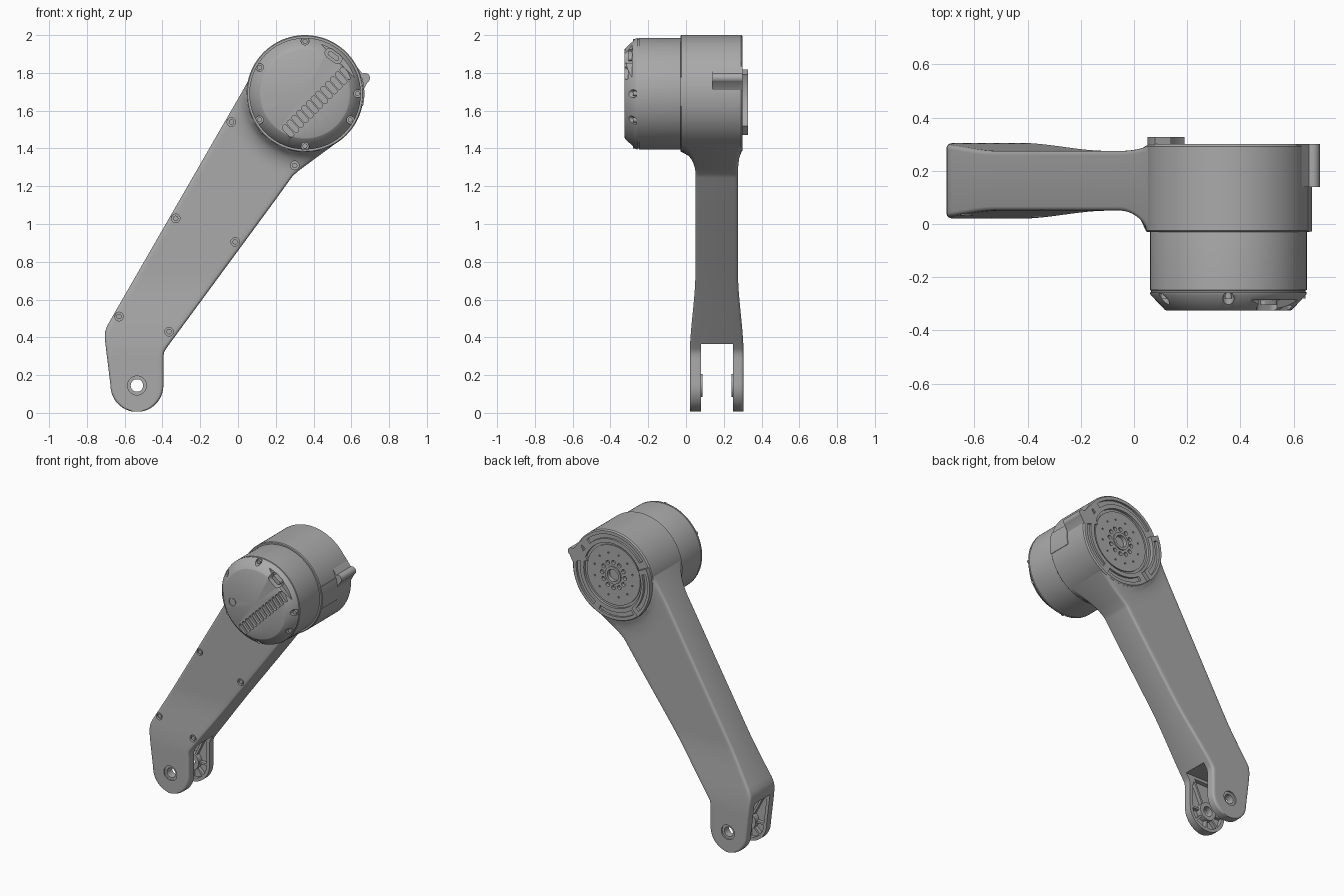
import bpy, bmesh, math
from mathutils import Vector

cube = bpy.data.objects.get("Cube")
if cube:
    bpy.data.objects.remove(cube, do_unlink=True)

mat = bpy.data.materials.new("machined grey")
mat.use_nodes = True
GREY = (0.4, 0.4, 0.4, 1)
mat.diffuse_color = GREY
mat.node_tree.nodes["Principled BSDF"].inputs["Base Color"].default_value = GREY

HEAD = Vector((0.355, 1.69))
PIVOT = Vector((-0.535, 0.145))


def polar(c, r, deg):
    a = math.radians(deg)
    return Vector((c[0] + r * math.cos(a), c[1] + r * math.sin(a)))


def circle(c, r, n=24):
    return [polar(c, r, 360 * i / n) for i in range(n)]


def arc_band(c, r0, r1, a0, a1, n=28):
    angles = [a0 + (a1 - a0) * i / n for i in range(n + 1)]
    return [polar(c, r1, a) for a in angles] + [polar(c, r0, a) for a in reversed(angles)]


def stadium(c, length, width, deg, n=8):
    h = (length - width) / 2
    ends = ((polar(c, h, deg), deg - 90), (polar(c, -h, deg), deg + 90))
    return [polar(p, width / 2, a + 180 * i / n) for p, a in ends for i in range(n + 1)]


def bar(p, q, width):
    p, q = Vector(p), Vector(q)
    side = (q - p).orthogonal().normalized() * width / 2
    return [p + side, q + side, q - side, p - side]


def finish(name, bm):
    bmesh.ops.remove_doubles(bm, verts=bm.verts, dist=1e-5)
    bmesh.ops.recalc_face_normals(bm, faces=bm.faces)
    mesh = bpy.data.meshes.new(name)
    bm.to_mesh(mesh)
    bm.free()
    mesh.materials.append(mat)
    ob = bpy.data.objects.new(name, mesh)
    bpy.context.collection.objects.link(ob)
    return ob


def select(ob):
    bpy.ops.object.select_all(action="DESELECT")
    ob.select_set(True)
    bpy.context.view_layer.objects.active = ob


def smooth(ob):
    select(ob)
    bpy.ops.object.shade_smooth_by_angle(angle=math.radians(30))


def prisms(name, shapes):
    """Extrude each (outline, y0, y1) along y into one object."""
    bm = bmesh.new()
    for pts, y0, y1 in shapes:
        a = [bm.verts.new((x, y0, z)) for x, z in pts]
        b = [bm.verts.new((x, y1, z)) for x, z in pts]
        bm.faces.new(a)
        bm.faces.new(b[::-1])
        for i in range(len(a)):
            bm.faces.new((a[i - 1], a[i], b[i], b[i - 1]))
    return finish(name, bm)


def lathe(name, c, profile, closed=False, n=96):
    """Turn (radius, y) points around a y axis through c."""
    bm = bmesh.new()
    rings = [[bm.verts.new((p.x, y, p.y)) for p in circle(c, r, n)] for r, y in profile]
    for k in range(0 if closed else 1, len(rings)):
        for i in range(n):
            bm.faces.new((rings[k - 1][i - 1], rings[k - 1][i], rings[k][i], rings[k][i - 1]))
    return finish(name, bm)


def cut(ob, shapes):
    tool = prisms("cutter", shapes)
    tool.hide_render = True
    mod = ob.modifiers.new("cut", "BOOLEAN")
    mod.operation, mod.solver, mod.object = "DIFFERENCE", "EXACT", tool
    select(ob)
    bpy.ops.object.modifier_apply(modifier=mod.name)
    bpy.data.objects.remove(tool, do_unlink=True)


def arm_depth(p):
    """Front and back y of the arm: flared at the fork, filleted into the head."""
    d = (p - HEAD).length
    if d < 0.28:
        return 0.0, 0.25
    s = max(0, min(1, (0.43 - d) / 0.12))
    t = max(0, min(1, (0.75 - p.y) / 0.45))
    t = t * t * (3 - 2 * t)
    rise = 1 - math.sqrt(1 - s * s)
    return 0.05 - 0.03 * t - 0.078 * rise, 0.275 + 0.03 * t + 0.02 * rise


# Arm: cross-sections lofted between a left and a right rail
keys = []
for i in range(1, 13):
    a = math.radians(90 * i / 12)
    off = Vector((math.sin(a), -math.cos(a))) * 0.14
    keys.append((PIVOT + Vector((-off.x, off.y)), PIVOT + off))
keys += [(Vector(l), Vector(r)) for l, r in (
    ((-0.705, 0.39), (-0.395, 0.30)), ((-0.704, 0.43), (-0.39, 0.325)),
    ((-0.69, 0.466), (-0.37, 0.355)), ((-0.10, 1.49), (0.20, 1.13)),
    ((0.01, 1.68), (0.29, 1.255)), ((0.03, 1.715), (0.325, 1.285)),
    ((0.085, 1.815), (0.53, 1.436)))]
stations = [keys[0]]
for (l0, r0), (l1, r1) in zip(keys, keys[1:]):
    n = max(1, round(max((l1 - l0).length, (r1 - r0).length) / 0.018))
    stations += [(l0.lerp(l1, i / n), r0.lerp(r1, i / n)) for i in range(1, n + 1)]

bm = bmesh.new()
loops = []
for left, right in stations:
    half = (right - left).length / 2
    rad = min(0.016, half * 0.4)
    edge = [0, rad * 0.08, rad * 0.3, rad * 0.6, rad]
    inset = edge + [rad + (half - rad) * i / 10 for i in range(1, 11)]
    across = [e / half / 2 for e in inset]
    across += [1 - u for u in reversed(across[:-1])]
    front, back = [], []
    for u in across:
        p = left.lerp(right, u)
        e = min(u, 1 - u) * 2 * half
        drop = rad - math.sqrt(max(0, rad ** 2 - max(0, rad - e) ** 2))
        y0, y1 = arm_depth(p)
        front.append(bm.verts.new((p.x, y0 + drop, p.y)))
        back.append(bm.verts.new((p.x, y1 - drop, p.y)))
    loops.append(front + back[::-1])
for a, b in zip(loops, loops[1:]):
    for i in range(len(a)):
        bm.faces.new((a[i - 1], a[i], b[i], b[i - 1]))
bm.faces.new(loops[0])
bm.faces.new(loops[-1][::-1])
arm = finish("arm", bm)

# Fork slot, lightening pockets, pivot bore and screw recesses
corners = [(-0.9, -0.1), (-0.2, -0.1), (-0.2, 0.365), (-0.9, 0.365)]
cut(arm, [(corners, 0.08, 0.25)])
pocket = [polar(PIVOT, 0.118, a) for a in range(180, 361, 10)] + [
    Vector(p) for p in ((-0.418, 0.29), (-0.43, 0.345), (-0.66, 0.345), (-0.675, 0.32))]
cut(arm, [(pocket, 0.05, 0.1), (pocket, 0.23, 0.28)])
cut(arm, [(circle(PIVOT, 0.033, 32), -0.1, 0.4)])
cut(arm, [(circle(PIVOT, 0.05, 32), -0.1, 0.03), (circle(PIVOT, 0.05, 32), 0.295, 0.4)])
screws = [Vector(p) for p in ((0.30, 1.31), (-0.035, 1.54), (-0.33, 1.03),
                              (-0.015, 0.905), (-0.63, 0.51), (-0.365, 0.43))]
cut(arm, [(circle(p, 0.023), -0.1, arm_depth(p)[0] + 0.016) for p in screws])
smooth(arm)
smooth(prisms("arm_screws", [(circle(p, 0.014), arm_depth(p)[0] + 0.004,
                              arm_depth(p)[0] + 0.03) for p in screws]))

# Bearing bosses and ribs inside the fork
for side, y0, y1 in (("front", 0.03, 0.088), ("back", 0.242, 0.295)):
    smooth(lathe(side + "_pivot_boss", PIVOT, [(0.034, y0), (0.034, y1), (0.062, y1), (0.062, y0)],
                 closed=True, n=40))
    lo, hi = (0.045, 0.075) if side == "front" else (0.255, 0.285)
    ribs = [bar(polar(PIVOT, 0.05, a), polar(PIVOT, 0.122, a), 0.014) for a in (-135, -90, -45, 0, 180)]
    ribs += [bar(polar(PIVOT, 0.05, 125), (-0.65, 0.35), 0.014),
             bar(polar(PIVOT, 0.05, 55), (-0.43, 0.35), 0.014)]
    prisms(side + "_fork_ribs", [(r, lo, hi) for r in ribs])

# Head housing with recessed output disc on the back
housing = lathe("head_housing", HEAD, [
    (0, 0.27), (0.042, 0.27), (0.042, 0.298), (0.06, 0.298), (0.06, 0.29), (0.205, 0.29),
    (0.205, 0.282), (0.222, 0.282), (0.222, 0.3), (0.302, 0.3), (0.31, 0.292),
    (0.31, -0.025), (0.305, -0.03), (0, -0.03)])
grooves = [(arc_band(HEAD, 0.25, 0.28, a, b), 0.286, 0.35)
           for a, b in ((45, 145), (-58, 32), (235, 292))]
holes = [(circle(polar(HEAD, 0.088, a), 0.014, 16), 0.27, 0.35) for a in range(0, 360, 30)]
holes += [(circle(polar(HEAD, 0.15, a), 0.006, 10), 0.28, 0.35) for a in range(15, 360, 30)]
cut(housing, grooves + holes)
smooth(housing)

# Raised stop segment on the back
stop = prisms("stop_segment", [(arc_band(HEAD, 0.238, 0.305, 155, 226), 0.28, 0.328)])
cut(stop, [(arc_band(HEAD, 0.256, 0.286, 162, 219), 0.31, 0.35)])
smooth(stop)

# Side lug and cover strip on the housing
lug = [polar((0.672, 1.773), 0.027, a) for a in range(-60, 121, 15)]
lug += [polar(HEAD, 0.305, 33), polar(HEAD, 0.2, 15), polar(HEAD, 0.308, 3)]
smooth(prisms("side_lug", [(lug, 0.14, 0.3)]))
smooth(prisms("side_cover_strip", [(arc_band(HEAD, 0.3, 0.314, -12, 16), -0.028, 0.14)]))

# Motor can with chamfered cap, vents and recesses
motor = lathe("motor_can", HEAD, [
    (0, 0), (0.29, 0), (0.295, -0.03), (0.295, -0.248), (0.291, -0.25), (0.291, -0.256),
    (0.295, -0.258), (0.293, -0.266), (0.24, -0.322), (0.234, -0.325), (0, -0.325)])
mid = Vector((0.418, 1.645))
vents = [(stadium(mid + Vector((1, 1)) * (0.0255 * (i - 6)), 0.078, 0.028, 132), -0.4, -0.307)
         for i in range(13)]
cap_angles = (90, 150, 210, 270, 330, 0)
recesses = [(circle(polar(HEAD, 0.279, a), 0.021), -0.4, -0.262) for a in cap_angles]
button = [(arc_band((0.185, 1.66), 0.023, 0.028, 0, 352), -0.4, -0.318)]
cut(motor, vents + recesses + button)
flat = bar(polar(polar(HEAD, 0.285, 45), 0.13, 135), polar(polar(HEAD, 0.285, 45), 0.13, -45), 0.08)
cut(motor, [(flat, -0.4, -0.285)])
cut(motor, [(stadium(polar(HEAD, 0.25, 53), 0.1, 0.05, 143), -0.4, -0.27)])
smooth(motor)
smooth(prisms("cap_screws", [(circle(polar(HEAD, 0.277, a), 0.013), -0.28, -0.255)
                             for a in cap_angles]))
smooth(prisms("cap_connector", [(stadium(polar(HEAD, 0.25, 53), 0.07, 0.026, 143), -0.305, -0.26)]))
